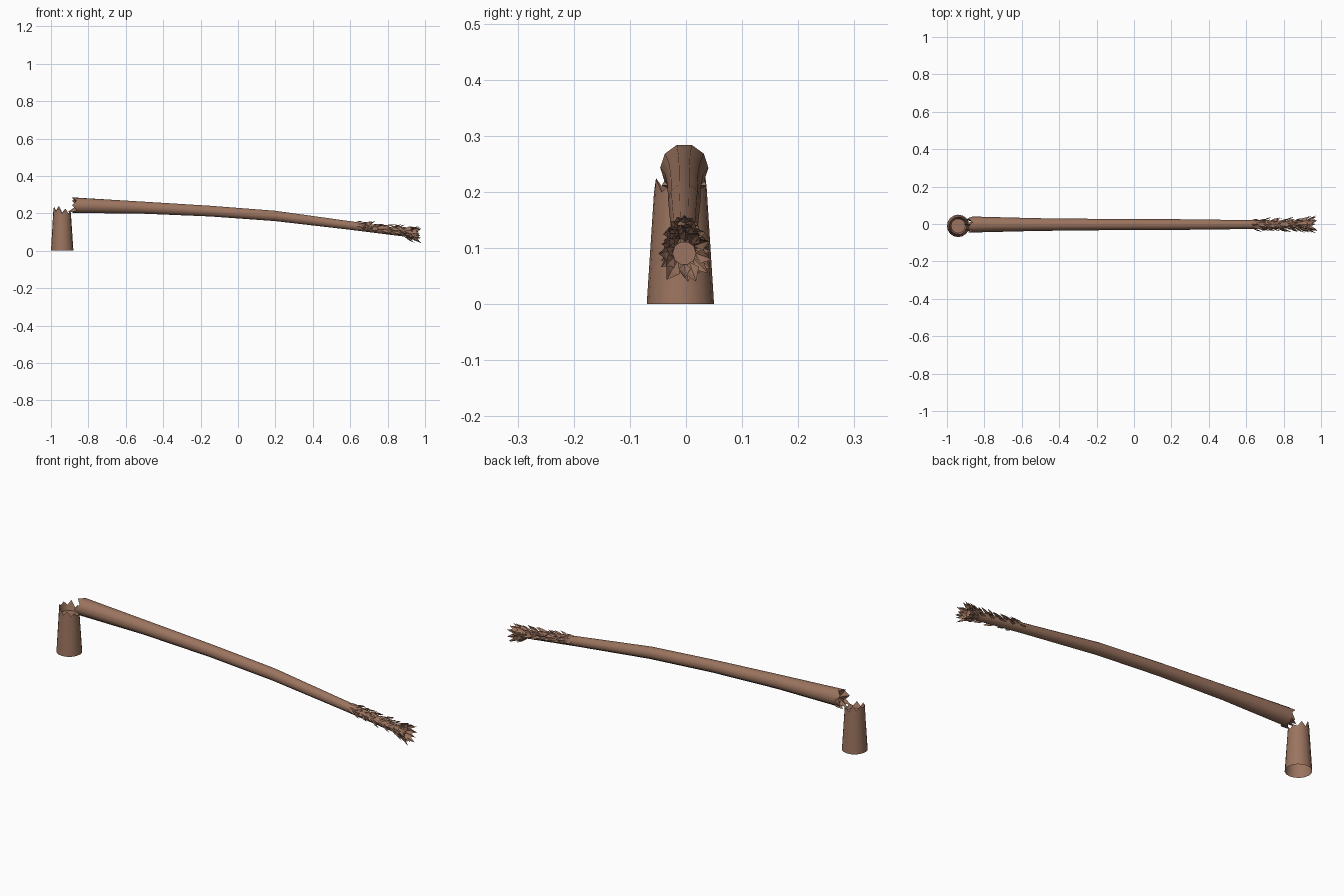
import bpy, bmesh, math, random
from mathutils import Vector

if "Cube" in bpy.data.objects:
    bpy.data.objects.remove(bpy.data.objects["Cube"])

random.seed(4)
bark = bpy.data.materials.new("brown bark")
bark.diffuse_color = (0.33, 0.175, 0.115, 1)
bark.use_nodes = True
bark.node_tree.nodes["Principled BSDF"].inputs["Base Color"].default_value = bark.diffuse_color
N = 10


def finish(bm, name, smooth=True):
    me = bpy.data.meshes.new(name)
    bm.to_mesh(me)
    bm.free()
    me.materials.append(bark)
    ob = bpy.data.objects.new(name, me)
    bpy.context.collection.objects.link(ob)
    if smooth:
        bpy.context.view_layer.objects.active = ob
        ob.select_set(True)
        bpy.ops.object.shade_smooth_by_angle(angle=math.radians(45))
        ob.select_set(False)
    return ob


def bridge(bm, a, b):
    for i in range(len(a)):
        j = (i + 1) % len(a)
        bm.faces.new((a[i], a[j], b[j], b[i]))


# stump: open-bottomed tapered tube with a splintered rim and sunken core
bm = bmesh.new()


def stump_ring(r, heights):
    n = len(heights)
    return [bm.verts.new((-0.94 + r * math.cos(math.tau * i / n),
                          -0.01 + r * math.sin(math.tau * i / n), z))
            for i, z in enumerate(heights)]


rim = [0.195, 0.21, 0.20, 0.225, 0.205, 0.24, 0.215, 0.235,
       0.222, 0.235, 0.21, 0.225, 0.20, 0.222, 0.20, 0.213]
base = stump_ring(0.06, [0] * 16)
edge = stump_ring(0.047, rim)
core = stump_ring(0.038, [0.19] * 16)
bridge(bm, base, edge)
bridge(bm, edge, core)
bm.faces.new(core)
finish(bm, "stump")

# fallen trunk: x, centre z, radius
path = [(-0.875, 0.243, 0.043), (-0.52, 0.231, 0.034), (-0.15, 0.212, 0.030),
        (0.2, 0.186, 0.029), (0.6, 0.135, 0.024), (0.93, 0.091, 0.021)]


def on_trunk(x):
    for a, b in zip(path, path[1:]):
        if x <= b[0] or b is path[-1]:
            t = (x - a[0]) / (b[0] - a[0])
            return Vector((x, -0.003, a[1] + t * (b[1] - a[1]))), a[2] + t * (b[2] - a[2])


def radial(a):
    return Vector((0, math.cos(a), math.sin(a)))


bm = bmesh.new()
rings = []
for x, z, r in path:
    ring = []
    for i in range(N):
        p = Vector((x, -0.003, z)) + r * radial(math.tau * i / N)
        if x < -0.8:  # ragged broken end
            p.x += 0.012 * (-1) ** i
        ring.append(bm.verts.new(p))
    rings.append(ring)
for a, b in zip(rings, rings[1:]):
    bridge(bm, a, b)
bm.faces.new(rings[-1])
centre = bm.verts.new((-0.855, -0.003, 0.243))
for i in range(N):
    bm.faces.new((centre, rings[0][i], rings[0][(i + 1) % N]))
bmesh.ops.recalc_face_normals(bm, faces=bm.faces)
finish(bm, "trunk")


# pointed leaf bases around the thin end
def shard(bm, x, a, length, width, lift):
    c, r = on_trunk(x)
    out, side = radial(a), radial(a + math.pi / 2)
    axis = Vector((1, 0, -0.13)).normalized()
    p = c + out * (r * 0.9)
    mid = p + axis * length * 0.5 + out * lift * 0.5
    vs = [p, mid - side * width - out * 0.003, p + axis * length + out * lift,
          mid + side * width - out * 0.003]
    ridge = bm.verts.new(mid + out * 0.004)
    vs = [bm.verts.new(v) for v in vs]
    for i in range(4):
        bm.faces.new((ridge, vs[i], vs[(i + 1) % 4]))


bm = bmesh.new()
for row in range(10):
    x = 0.63 + row * 0.028
    for k in range(5):
        a = math.radians(90 + (k - 2) * 46 + (23 if row % 2 else 0)) + random.uniform(-.15, .15)
        shard(bm, x + random.uniform(-.01, .01), a, random.uniform(.04, .06),
              random.uniform(.006, .011), random.uniform(.008, .018) + row * 0.001)
finish(bm, "leaf_bases", False)

# flared crown of torn shards at the tip
bm = bmesh.new()
for k in range(24):
    a = math.tau * k / 12 + random.uniform(-.15, .15)
    x = 0.885 + (0.03 if k >= 12 else 0)
    shard(bm, x, a, random.uniform(.05, .065), random.uniform(.010, .015),
          random.uniform(.016, .034))
finish(bm, "torn_crown", False)

# splinters hinging the trunk to the stump
bm = bmesh.new()
for y, x0, z0 in ((-0.03, -0.905, 0.205), (0.0, -0.91, 0.207), (0.024, -0.9, 0.204)):
    vs = [bm.verts.new(v) for v in ((x0, y, z0), (-0.865, y - 0.013, 0.212),
                                    (-0.865, y + 0.013, 0.212), (-0.87, y, 0.235))]
    for f in ((0, 2, 1), (0, 1, 3), (0, 3, 2), (1, 2, 3)):
        bm.faces.new([vs[i] for i in f])
finish(bm, "hinge_splinters", False)
